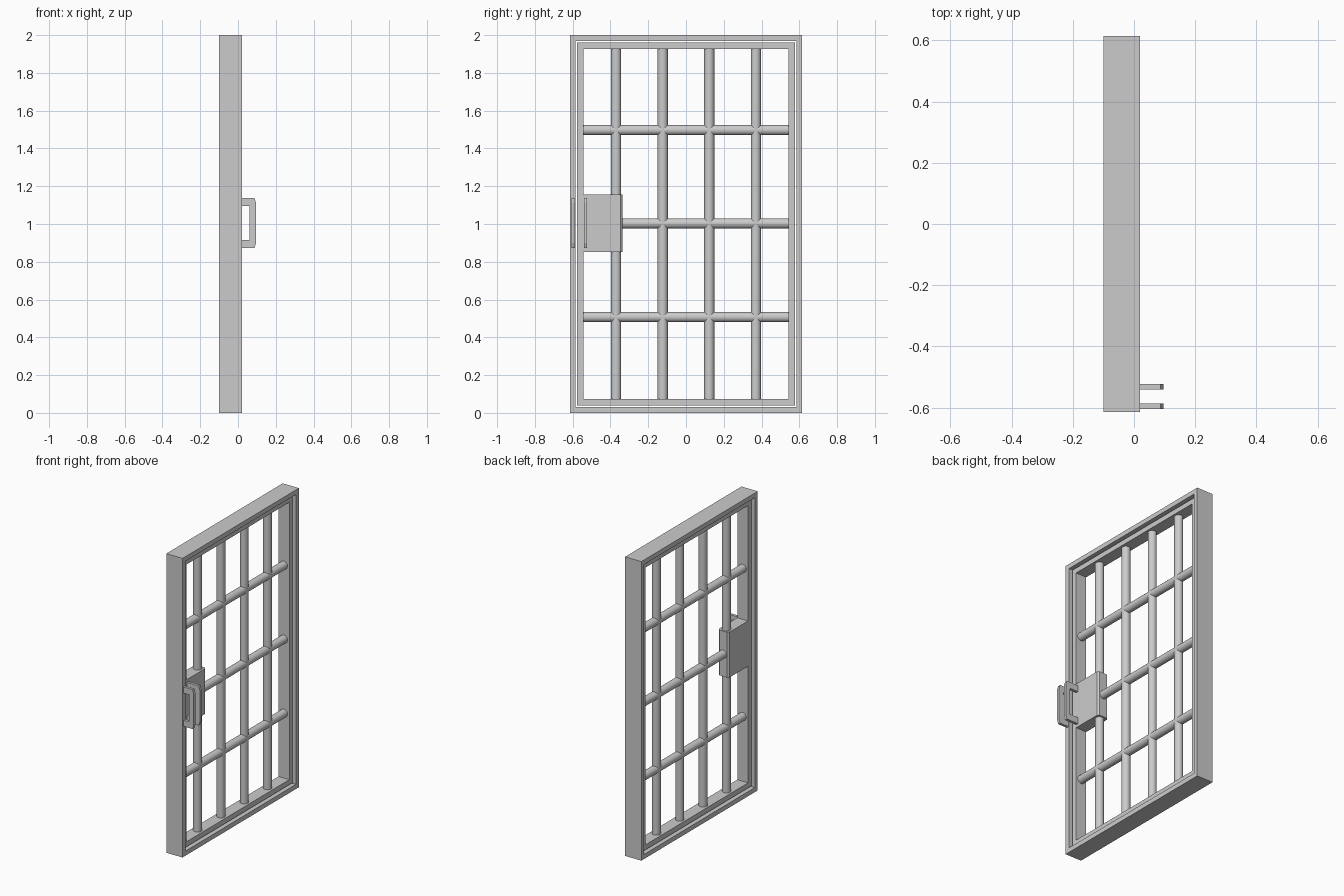
import bpy, bmesh, math

if "Cube" in bpy.data.objects:
    bpy.data.objects.remove(bpy.data.objects["Cube"])

W, H = 0.615, 2.0      # half width (y) and height
CX = -0.04             # depth centre of the door


def finish(name, bm):
    bmesh.ops.recalc_face_normals(bm, faces=bm.faces)
    me = bpy.data.meshes.new(name)
    bm.to_mesh(me)
    bm.free()
    ob = bpy.data.objects.new(name, me)
    bpy.context.collection.objects.link(ob)
    return ob


def ring_frame(name, inset, width, x0, x1):
    # rectangular ring in the yz plane with thickness along x
    bm = bmesh.new()
    loops = []
    for d in (inset, inset + width):
        for x in (x0, x1):
            a = W - d
            loops.append([bm.verts.new((x, y, z)) for y, z in
                          ((-a, d), (a, d), (a, H - d), (-a, H - d))])
    ob_, of_, ib_, if_ = loops
    for p, q in ((ob_, of_), (of_, if_), (if_, ib_), (ib_, ob_)):
        for i in range(4):
            j = (i + 1) % 4
            bm.faces.new((p[i], p[j], q[j], q[i]))
    return finish(name, bm)


def prism(name, pts, axis_offset):
    # extrude a closed polygon of 3D points
    bm = bmesh.new()
    f = bm.faces.new([bm.verts.new(p) for p in pts])
    ext = bmesh.ops.extrude_face_region(bm, geom=[f])
    verts = [v for v in ext["geom"] if isinstance(v, bmesh.types.BMVert)]
    bmesh.ops.translate(bm, verts=verts, vec=axis_offset)
    return finish(name, bm)


def bar(name, loc, length, rot=(0, 0, 0)):
    bpy.ops.mesh.primitive_cylinder_add(vertices=20, radius=0.027, depth=length,
                                        location=loc, rotation=rot)
    ob = bpy.context.object
    ob.name = name
    bpy.ops.object.shade_smooth_by_angle(angle=math.radians(40))


# fixed outer frame and the door leaf set inside it
ring_frame("outer_frame", 0.0, 0.031, -0.10, 0.02)
ring_frame("door_leaf_frame", 0.039, 0.034, -0.08, 0.0)

# upright bars
for i, y in enumerate((-0.37, -0.123, 0.123, 0.37)):
    bar(f"upright_bar_{i + 1}", (CX, y, 1.0), 1.87)

# cross bars
for i, z in enumerate((0.507, 1.003, 1.497)):
    bar(f"cross_bar_{i + 1}", (CX, 0, z), 1.11, (math.pi / 2, 0, 0))

# lock box with chamfered free edges
c = 0.012
prism("lock_box", [(-0.08, -0.555, 0.853), (0.0, -0.555, 0.853),
                   (0.0, -0.335 - c, 0.853), (-c, -0.335, 0.853),
                   (-0.08 + c, -0.335, 0.853), (-0.08, -0.335 - c, 0.853)],
      (0, 0, 0.303))

# pair of pull handles: one on the outer frame, one on the lock box
for name, y, x0 in (("frame_handle", -0.605, 0.015), ("door_handle", -0.541, -0.005)):
    upper = [(x0, 0.132), (0.087, 0.132), (0.096, 0.105)]
    inner = [(0.062, 0.09), (x0, 0.09)]
    prof = (upper + [(x, -z) for x, z in reversed(upper)]
            + [(x, -z) for x, z in reversed(inner)] + inner)
    prism(name, [(x, y, 1.005 + z) for x, z in prof], (0, 0.018, 0))
